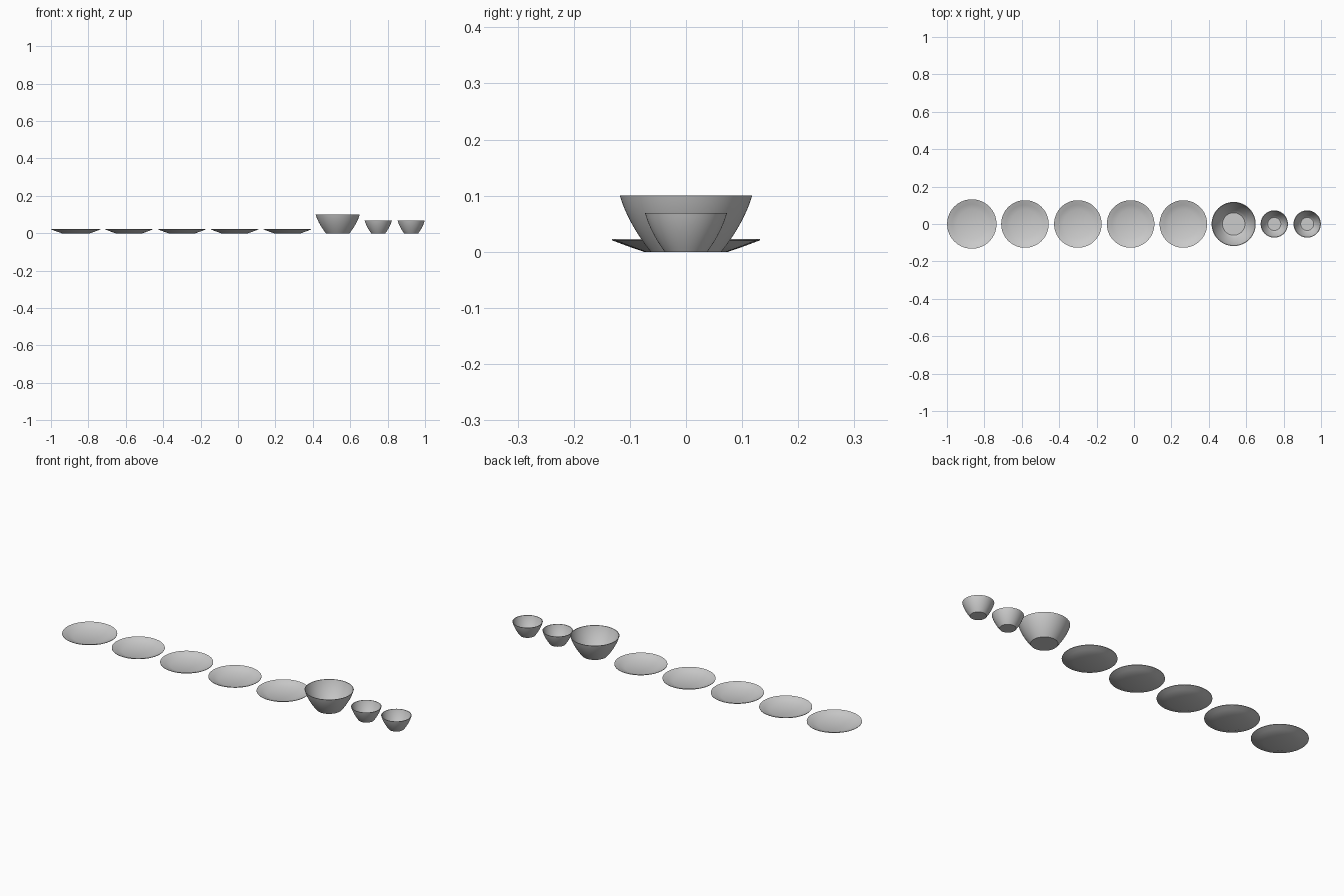
import bpy, bmesh
from math import cos, sin, tau

if "Cube" in bpy.data.objects:
    bpy.data.objects.remove(bpy.data.objects["Cube"])

SEG = 64


def lathe(name, x, profile):
    """Spin a closed (radius, height) profile around the vertical axis."""
    bm = bmesh.new()
    rings = []
    for r, z in profile:
        if r == 0:
            rings.append([bm.verts.new((0, 0, z))] * SEG)
        else:
            rings.append([bm.verts.new((r * cos(tau * i / SEG), r * sin(tau * i / SEG), z))
                          for i in range(SEG)])
    for a, b in zip(rings, rings[1:]):
        for i in range(SEG):
            j = (i + 1) % SEG
            bm.faces.new(list(dict.fromkeys((a[i], a[j], b[j], b[i]))))
    bmesh.ops.recalc_face_normals(bm, faces=bm.faces)
    mesh = bpy.data.meshes.new(name)
    bm.to_mesh(mesh)
    bm.free()
    ob = bpy.data.objects.new(name, mesh)
    ob.location.x = x
    bpy.context.collection.objects.link(ob)
    bpy.context.view_layer.objects.active = ob
    ob.select_set(True)
    bpy.ops.object.shade_smooth_by_angle(angle=0.5)
    ob.select_set(False)


def plate(name, x, r):
    # flat centre with a wide sloping rim
    t = 0.003
    lathe(name, x, [(0, 0), (0.57 * r, 0), (0.8 * r, 0.0105), (r, 0.0205), (r, 0.0225),
                    (0.8 * r, 0.0105 + t), (0.6 * r, t), (0, t)])


def bowl(name, x, r, h, base):
    # outer wall bulges from a flat foot to the rim, inner wall follows it
    t = 0.003
    n = 10
    outer = []
    for i in range(n + 1):
        s = i / n
        outer.append((base + (r - base) * (1.45 * s - 0.45 * s * s), h * s))
    inner = [(q - t, z) for q, z in reversed(outer) if z > t]
    lathe(name, x, [(0, 0)] + outer + inner + [(base - t, t), (0, t)])


# Row of plates, the leftmost slightly larger
plate("large_plate", -0.867, 0.132)
for k, x in enumerate((-0.583, -0.30, -0.018, 0.264)):
    plate(f"plate_{k + 1}", x, 0.127)

# Serving bowl and two small bowls
bowl("serving_bowl", 0.533, 0.118, 0.10, 0.063)
for k, x in enumerate((0.75, 0.926)):
    bowl(f"small_bowl_{k + 1}", x, 0.073, 0.069, 0.038)
